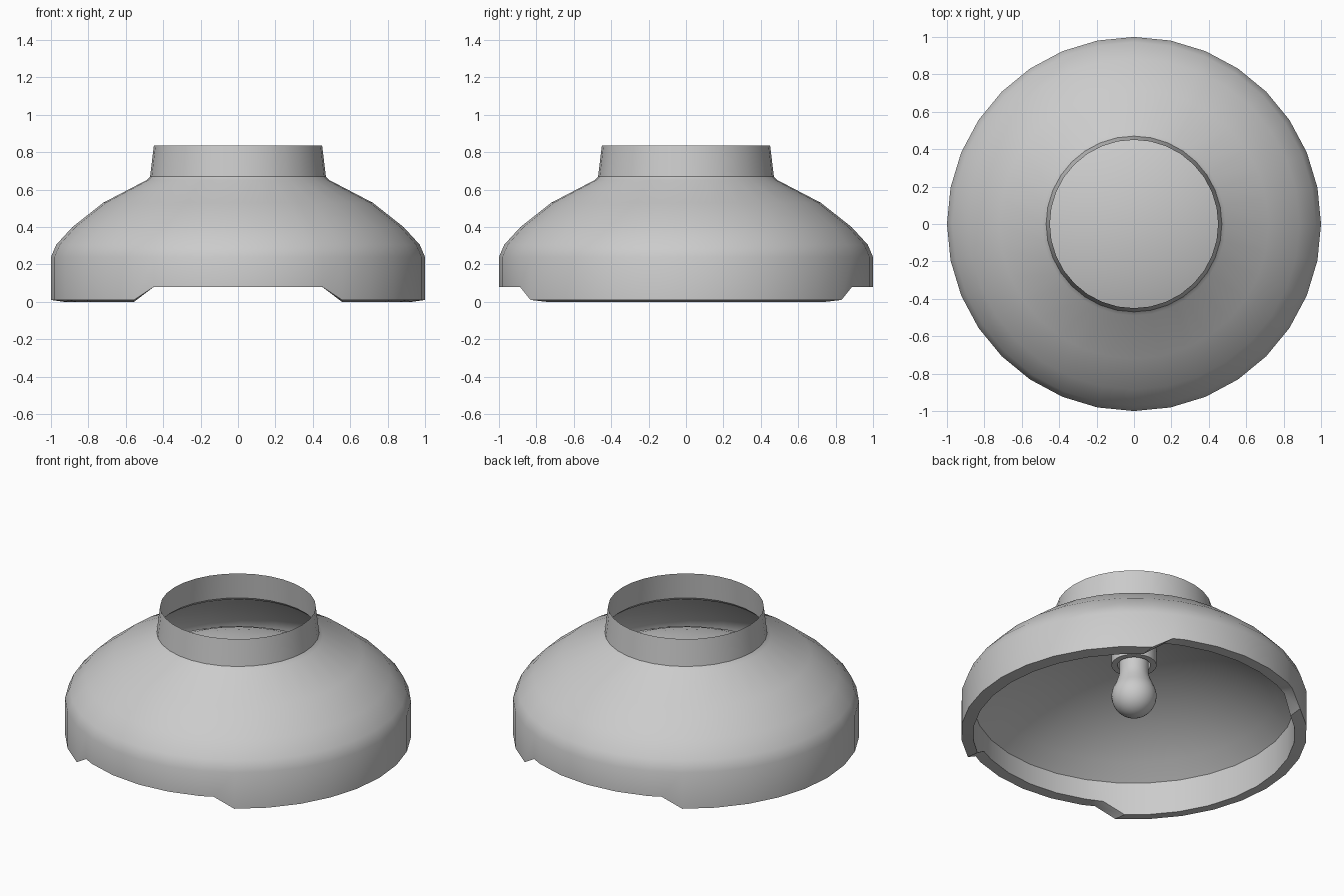
import bpy, bmesh, math
from math import sin, cos, radians, sqrt

if "Cube" in bpy.data.objects:
    bpy.data.objects.remove(bpy.data.objects["Cube"])

SIDES = 32


def finish(name, bm, angle):
    bmesh.ops.remove_doubles(bm, verts=bm.verts, dist=1e-5)
    mesh = bpy.data.meshes.new(name)
    bm.to_mesh(mesh)
    bm.free()
    ob = bpy.data.objects.new(name, mesh)
    bpy.context.collection.objects.link(ob)
    bpy.ops.object.select_all(action='DESELECT')
    ob.select_set(True)
    bpy.context.view_layer.objects.active = ob
    bpy.ops.object.shade_smooth_by_angle(angle=radians(angle))
    return ob


def skin(bm, columns):
    """Join a closed loop of equal-length point columns with quads."""
    cols = [[bm.verts.new(p) for p in c] for c in columns]
    for a, b in zip(cols, cols[1:] + cols[:1]):
        for i in range(len(a) - 1):
            bm.faces.new((a[i], b[i], b[i + 1], a[i + 1]))


def lathe(name, profile, angle=35, sides=SIDES):
    bm = bmesh.new()
    turns = [2 * math.pi * i / sides for i in range(sides)]
    skin(bm, [[(r * cos(t), r * sin(t), z) for r, z in profile] for t in turns])
    bmesh.ops.remove_doubles(bm, verts=bm.verts, dist=1e-5)
    return finish(name, bm, angle)


# Rim plan: 32 corners plus an extra point on the facet at each notch end
NOTCH_X, NOTCH_Z, INNER = 0.45, 0.08, 0.93
corners = [(cos(2 * math.pi * i / SIDES), sin(2 * math.pi * i / SIDES)) for i in range(SIDES)]
plan = []
for a, b in zip(corners, corners[1:] + corners[:1]):
    plan.append(a)
    for x in (NOTCH_X, -NOTCH_X):
        if (a[0] - x) * (b[0] - x) < 0:
            k = (x - a[0]) / (b[0] - a[0])
            plan.append((x, a[1] + k * (b[1] - a[1])))

# Shade: inner wall, rim with front and back notches, outer wall, shoulder, neck
outer = [(1, 0.24), (0.972, 0.305), (0.885, 0.40), (0.72, 0.53),
         (0.49, 0.65), (0.47, 0.67), (0.45, 0.835)]
columns = []
for x, y in plan:
    notched = abs(x) <= NOTCH_X + 0.001
    ix, iy = x * INNER, y * INNER
    if 0.44 < abs(x) < 0.56:            # notch ends are cut straight through
        ix, iy = x, math.copysign(sqrt(INNER ** 2 - x * x), y)
    columns.append([(x * INNER, y * INNER, 0.21),
                    (ix, iy, NOTCH_Z if notched else 0.0),
                    (x, y, NOTCH_Z if notched else 0.01)]
                   + [(x * r, y * r, z) for r, z in outer])
bm = bmesh.new()
skin(bm, columns)
finish("shade", bm, 35)

# Domed reflector closing the inside of the shade
APEX, RISE = 0.565, 0.355
R = (INNER ** 2 + RISE ** 2) / (2 * RISE)
top = math.asin(INNER / R)
lathe("reflector", [(R * sin(top * i / 8), APEX - R + R * cos(top * i / 8)) for i in range(9)])

# Socket ring under the reflector
lathe("socket", [(0.13, 0.56), (0.13, 0.46), (0.095, 0.46), (0.095, 0.53), (0, 0.53)])

# Bulb: round tip blending into a narrow neck
ball = [(0.13 * sin(radians(t)), 0.255 - 0.13 * cos(radians(t))) for t in range(0, 121, 12)]
lathe("bulb", ball + [(0.098, 0.355), (0.088, 0.385), (0.085, 0.41), (0.085, 0.53)], 60)
